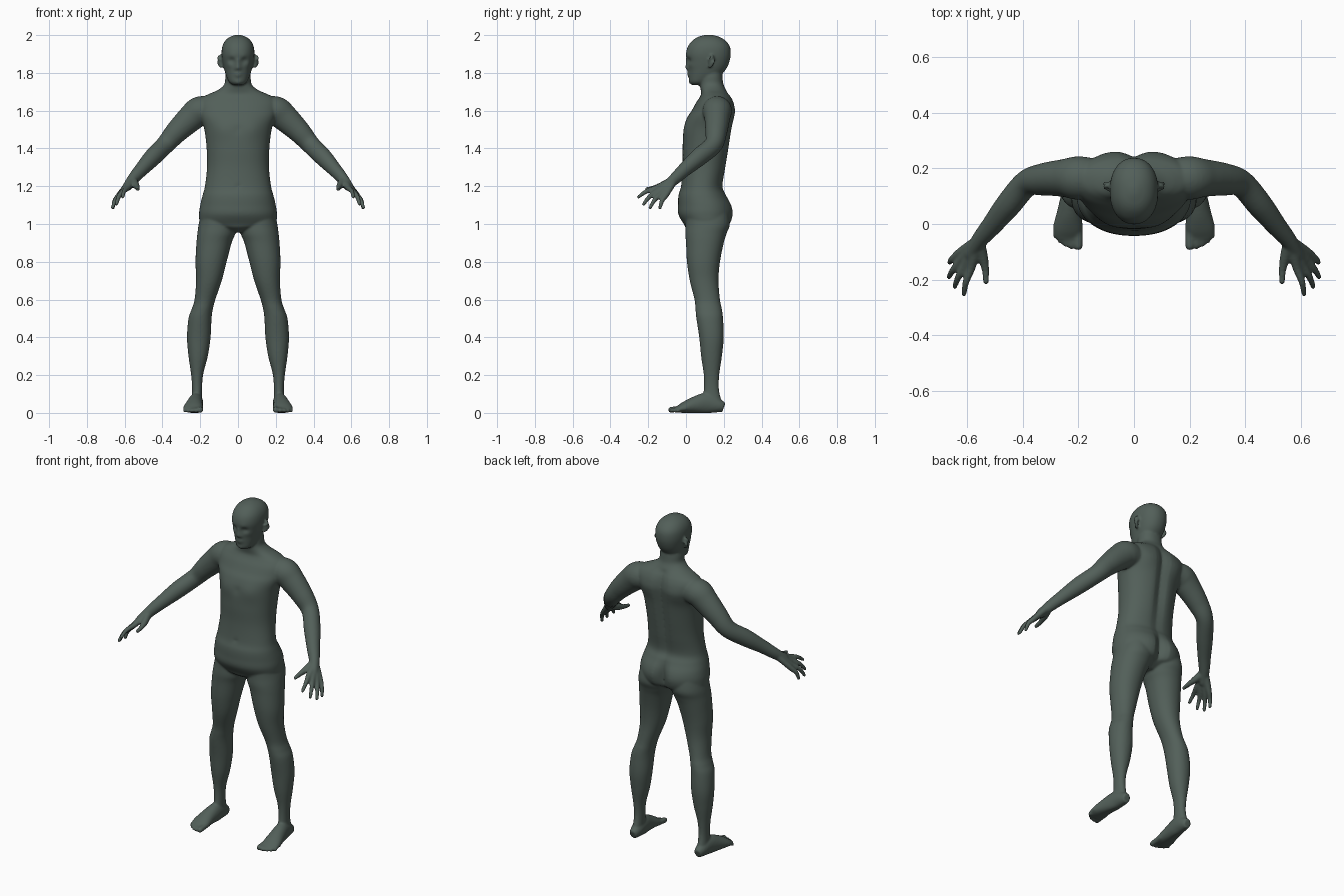
import bpy, bmesh
from math import sin, cos, pi, exp, copysign
from mathutils import Vector

bm = bmesh.new()


def spline(rows, n=6):
    """Catmull-Rom interpolation of rows of numbers."""
    out = []
    for i in range(len(rows) - 1):
        a, b, c, d = (rows[max(i - 1, 0)], rows[i], rows[i + 1], rows[min(i + 2, len(rows) - 1)])
        for k in range(n):
            t = k / n
            out.append([q + .5 * t * (r - p + t * (2 * p - 5 * q + 4 * r - s + t * (3 * (q - r) + s - p)))
                        for p, q, r, s in zip(a, b, c, d)])
    out.append(list(rows[-1]))
    return out


def skin(rings):
    """Close a stack of rings into a capped shell."""
    vs = [[bm.verts.new(p) for p in r] for r in rings]
    m = len(vs[0])
    for a, b in zip(vs, vs[1:]):
        for j in range(m):
            bm.faces.new((a[j], a[(j + 1) % m], b[(j + 1) % m], b[j]))
    bm.faces.new(vs[0][::-1])
    bm.faces.new(vs[-1])
    return [v for r in vs for v in r]


def stack(rows, s=1, power=2.2, sides=56):
    """Horizontal sections: z, x0, x1, y front, y back, depth of back groove."""
    rings = []
    for z, x0, x1, y0, y1, g in spline(rows):
        ring = []
        for j in range(sides):
            c, w = cos(2 * pi * j / sides), sin(2 * pi * j / sides)
            x = (x0 + x1) / 2 + (x1 - x0) / 2 * copysign(abs(c) ** (2 / power), c)
            y = (y0 + y1) / 2 + (y1 - y0) / 2 * copysign(abs(w) ** (2 / power), w)
            if w > 0:
                y -= g * exp(-(x / .03) ** 2)
            ring.append((s * x, y, max(z, 0)))
        rings.append(ring)
    return skin(rings)


def tube(rows, s=1, sides=20):
    """Limb along a path: x, y, z, sideways radius, upward radius; round tip."""
    pts = spline(rows)
    pos = [Vector(p[:3]) for p in pts]
    rings = []

    def ring(c, t, ra, rb):
        side = t.cross(Vector((0, 0, 1))).normalized()
        up = side.cross(t)
        vs = [c + side * ra * cos(2 * pi * j / sides) + up * rb * sin(2 * pi * j / sides) for j in range(sides)]
        rings.append([(s * v.x, v.y, max(v.z, 0)) for v in vs])

    for i, p in enumerate(pts):
        t = (pos[min(i + 1, len(pos) - 1)] - pos[max(i - 1, 0)]).normalized()
        ring(pos[i], t, p[3], p[4])
    for off, k in ((.5, .87), (.85, .5)):
        ring(pos[-1] + t * off * p[4], t, p[3] * k, p[4] * k)
    return skin(rings)


def push(verts, front, spots):
    """Soft sculpt strokes along y: x, z, radius, amount (both sides)."""
    for v in verts:
        if (v.co.y < .1) == front:
            v.co.y += sum(a * exp(-((abs(v.co.x) - x) ** 2 + (v.co.z - z) ** 2) / r ** 2)
                          for x, z, r, a in spots)


# torso and neck
torso = stack([(z, -h, h, a, b, g) for z, h, a, b, g in (
    (.955, .04, .04, .15, 0), (.98, .12, .0, .2, .01), (1.0, .195, -.012, .235, .03),
    (1.05, .206, -.04, .25, .04), (1.1, .2, -.042, .243, .03), (1.15, .188, -.04, .217, .01),
    (1.2, .175, -.027, .197, .01), (1.3, .164, -.018, .213, .015), (1.4, .166, -.018, .23, .02),
    (1.5, .178, -.012, .245, .02), (1.56, .198, .005, .255, .02), (1.6, .212, .03, .26, .02),
    (1.64, .212, .052, .255, .02), (1.67, .19, .072, .242, .015), (1.69, .15, .08, .227, .01),
    (1.71, .105, .078, .212, 0), (1.74, .072, .073, .198, 0), (1.78, .067, .075, .193, 0),
    (1.82, .06, .085, .19, 0))])
push(torso, True, [(.08, 1.5, .05, -.006), (0, 1.5, .02, .004), (0, 1.2, .012, .004)])
push(torso, False, [(.1, 1.58, .05, .007), (.09, 1.06, .05, .004)])

# head with sculpted face
head = stack([(z, -h, h, a, b, 0) for z, h, a, b in (
    (1.735, .022, .035, .08), (1.75, .046, .019, .125), (1.78, .061, .015, .175),
    (1.82, .073, .012, .212), (1.86, .082, .006, .23), (1.9, .087, .0, .237),
    (1.94, .083, .01, .232), (1.97, .068, .033, .21), (1.99, .044, .062, .178),
    (2.002, .012, .105, .135))], sides=72)
push(head, True, [(.033, 1.866, .016, .012), (.03, 1.888, .014, -.003), (0, 1.865, .01, -.007),
                  (0, 1.845, .011, -.011), (0, 1.827, .012, -.016), (.014, 1.824, .008, -.006),
                  (0, 1.797, .011, -.006), (.014, 1.793, .01, -.004), (0, 1.782, .01, -.005),
                  (0, 1.768, .008, .004), (0, 1.75, .014, -.005), (.05, 1.84, .016, -.004)])

leg = [(1.08, .03, .19, .0, .22, 0), (1.0, .008, .208, -.002, .232, 0), (.95, .014, .215, -.004, .215, 0),
       (.9, .034, .22, .0, .2, 0), (.8, .06, .225, .005, .18, 0), (.7, .086, .222, .02, .172, 0),
       (.6, .12, .23, .045, .18, 0), (.55, .133, .245, .05, .19, 0), (.5, .14, .262, .055, .196, 0),
       (.4, .145, .27, .07, .2, 0), (.3, .16, .262, .08, .19, 0), (.2, .185, .248, .094, .176, 0),
       (.12, .19, .243, .094, .175, 0), (.04, .19, .248, .08, .195, 0)]
foot = [(.218, .2, .028, .022, .026), (.218, .17, .038, .032, .037), (.222, .11, .05, .038, .055),
        (.23, .05, .042, .044, .046), (.237, -.01, .028, .052, .03), (.24, -.045, .018, .047, .017)]
toes = [(.2, -.08, .016), (.224, -.08, .012), (.245, -.073, .011), (.264, -.06, .011), (.28, -.044, .01)]
arm = [(.14, .165, 1.6, .07, .07), (.2, .165, 1.598, .078, .078), (.25, .165, 1.56, .068, .072),
       (.325, .16, 1.488, .058, .06), (.385, .145, 1.42, .048, .05), (.45, .07, 1.355, .046, .048),
       (.51, -.005, 1.29, .037, .038), (.552, -.055, 1.243, .03, .032), (.585, -.105, 1.2, .024, .026)]
fingers = [((.585, -.16, 1.19), (.61, -.252, 1.143)), ((.606, -.15, 1.175), (.643, -.225, 1.105)),
           ((.622, -.132, 1.16), (.664, -.19, 1.086)), ((.632, -.108, 1.15), (.662, -.138, 1.084))]

for s in (1, -1):
    # legs, feet and toes
    stack(leg, s, 2.1, 40)
    tube(foot, s, 32)
    for x, y, r in toes:
        tube([(x, .0, .024, r, r), (x, (y - .02) / 2, .02, r, r), (x, y, r, r, r)], s)
    # arms and fingers
    tube(arm, s, 32)
    for k, tip in fingers:
        k, tip = Vector(k), Vector(tip)
        wrist = Vector((.562, -.065, 1.232)).lerp(k, .15)
        mid = k.lerp(tip, .5) + Vector((.006, -.004, .006))
        tube([(*wrist, .022, .022), (*wrist.lerp(k, .5), .02, .018), (*k, .0155, .0155),
              (*mid, .0125, .0125), (*tip, .0095, .0095)], s)
    tube([(.556, -.07, 1.23, .022, .024), (.542, -.12, 1.207, .019, .02),
          (.533, -.165, 1.193, .0135, .0135), (.531, -.207, 1.185, .0105, .0105)], s)
    # ears
    tube([(s * .0 + .086, .125, 1.828, .008, .008), (.094, .132, 1.845, .009, .015),
          (.098, .137, 1.868, .009, .021), (.096, .139, 1.884, .008, .014)], s)

# one continuous skin
bmesh.ops.recalc_face_normals(bm, faces=bm.faces)
mesh = bpy.data.meshes.new("human_body")
bm.to_mesh(mesh)
bm.free()
body = bpy.data.objects.new("human_body", mesh)
bpy.context.collection.objects.link(body)
remesh = body.modifiers.new("skin", 'REMESH')
remesh.mode = 'VOXEL'
remesh.voxel_size = .006
remesh.use_smooth_shade = True
smooth = body.modifiers.new("soften", 'SMOOTH')
smooth.factor = .5
smooth.iterations = 6

mat = bpy.data.materials.new("dark_green_grey")
mat.diffuse_color = (.085, .115, .1, 1)
mesh.materials.append(mat)
